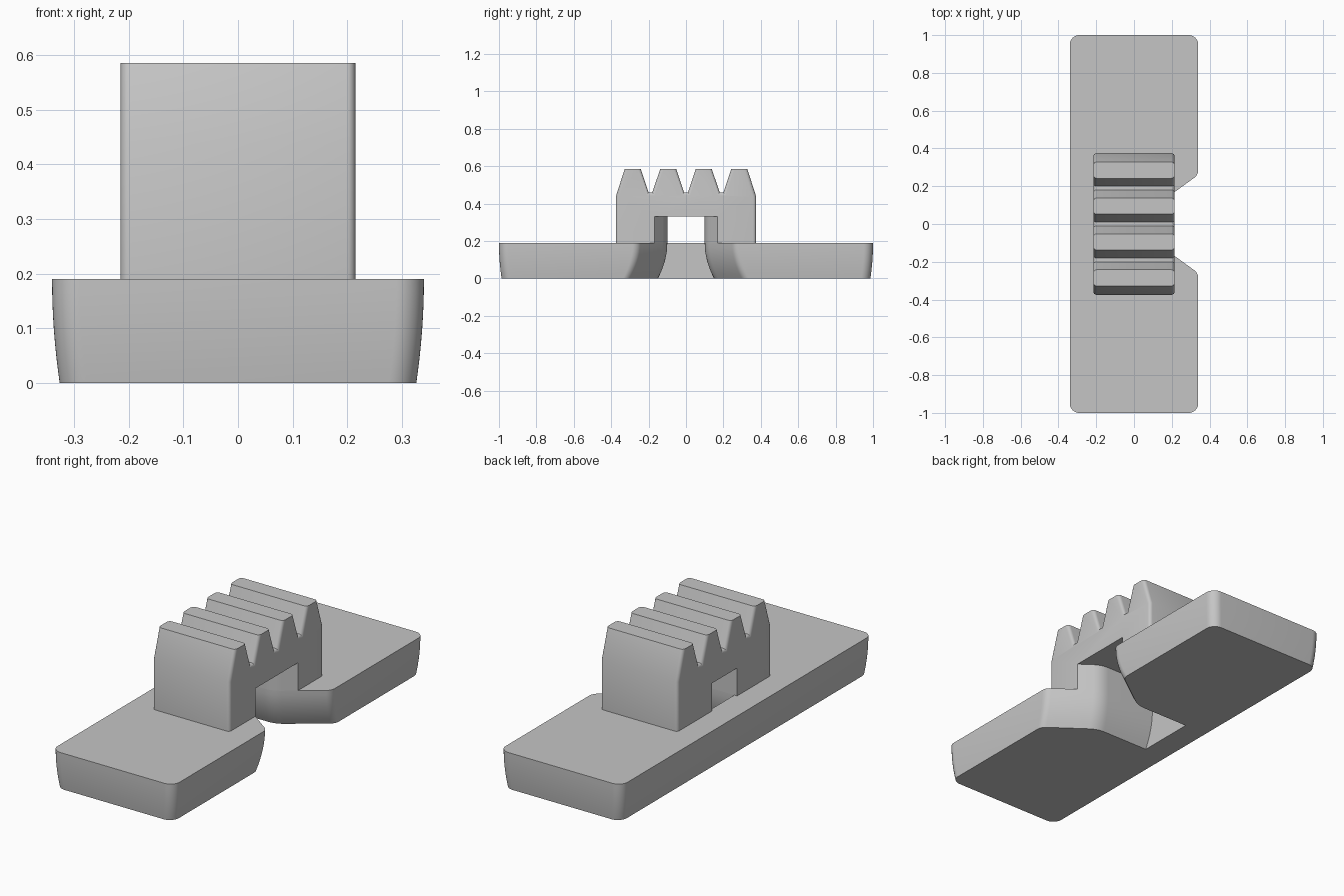
import bpy, bmesh, math
from mathutils import Vector

cube = bpy.data.objects.get("Cube")
if cube:
    bpy.data.objects.remove(cube, do_unlink=True)

grey = bpy.data.materials.new("plain grey")
grey.use_nodes = True
colour = (0.56, 0.56, 0.56, 1)
grey.diffuse_color = colour
grey.node_tree.nodes["Principled BSDF"].inputs["Base Color"].default_value = colour

PLATE_TOP = 0.19
SLOPE = 0.727          # funnel side, y gained per x


def rounded(corners, steps=8):
    """Polygon outline with each (x, y, radius) corner filleted."""
    out = []
    for i, (x, y, r) in enumerate(corners):
        p = Vector((x, y))
        if r == 0:
            out.append(p)
            continue
        a = (Vector(corners[i - 1][:2]) - p).normalized()
        b = (Vector(corners[(i + 1) % len(corners)][:2]) - p).normalized()
        half = a.angle(b) / 2
        centre = p + (a + b).normalized() * r / math.sin(half)
        start = p + a * r / math.tan(half) - centre
        end = p + b * r / math.tan(half) - centre
        for k in range(steps + 1):
            t = k / steps
            out.append(centre + (start * (1 - t) + end * t).normalized() * r)
    return out


def loft(name, levels):
    """Closed solid through outlines given as (z, points)."""
    bm = bmesh.new()
    rings = [[bm.verts.new((p.x, p.y, z)) for p in pts] for z, pts in levels]
    n = len(rings[0])
    for low, high in zip(rings, rings[1:]):
        for i in range(n):
            j = (i + 1) % n
            bm.faces.new((low[i], low[j], high[j], high[i]))
    bm.faces.new(rings[0][::-1])
    bm.faces.new(rings[-1])
    return finish(name, bm)


def finish(name, bm):
    bmesh.ops.recalc_face_normals(bm, faces=bm.faces)
    mesh = bpy.data.meshes.new(name)
    bm.to_mesh(mesh)
    bm.free()
    mesh.materials.append(grey)
    ob = bpy.data.objects.new(name, mesh)
    bpy.context.collection.objects.link(ob)
    return ob


def select(ob):
    bpy.ops.object.select_all(action="DESELECT")
    ob.select_set(True)
    bpy.context.view_layer.objects.active = ob


def mirrored(half):
    return half + [(x, -y, r) for x, y, r in reversed(half)]


# Base plate with a funnel slot; the walls curve inward towards the bottom
def plate_outline(z):
    tuck = (1 - z / PLATE_TOP) ** 2
    edge, slot = 0.014 * tuck, 0.05 * tuck
    x, neck_x, neck_y = 0.34 - edge, 0.12 - 0.33 * slot, 0.1 + slot
    mouth_y = neck_y + SLOPE * (x - neck_x)
    return rounded(mirrored([
        (-x, -1 + edge, 0.05), (x, -1 + edge, 0.05),
        (x, -mouth_y, 0.05), (neck_x, -neck_y, 0.13), (-0.2, -neck_y, 0)]))


heights = [PLATE_TOP * k / 8 for k in range(9)]
plate = loft("base_plate", [(z, plate_outline(z)) for z in heights])

# Toothed block: side profile extruded across x
PITCH, TOOTH, VALLEY, TIP = 0.19, 0.043, 0.01, 0.585
profile = [(-0.375, PLATE_TOP), (-0.375, 0.438)]
for k in range(4):
    mid = (k - 1.5) * PITCH
    profile += [(mid - TOOTH, TIP), (mid + TOOTH, TIP)]
    if k < 3:
        valley = mid + PITCH / 2
        profile += [(valley - VALLEY, 0.46), (valley + VALLEY, 0.46)]
profile += [(0.375, 0.438), (0.375, PLATE_TOP)]

bm = bmesh.new()
face = bm.faces.new([bm.verts.new((-0.215, y, z)) for y, z in profile])
ext = bmesh.ops.extrude_face_region(bm, geom=[face], use_keep_orig=True)
moved = [v for v in ext["geom"] if isinstance(v, bmesh.types.BMVert)]
bmesh.ops.translate(bm, verts=moved, vec=(0.43, 0, 0))
bmesh.ops.recalc_face_normals(bm, faces=bm.faces)
# Round the end edges, leaving tips and underside crisp
soft = []
for e in bm.edges:
    a, b = (v.co for v in e.verts)
    flat_end = abs(a.z - b.z) < 1e-4 and (a.z > 0.5 or a.z < 0.2)
    if abs(a.x - b.x) < 1e-4 and not flat_end:
        soft.append(e)
bmesh.ops.bevel(bm, geom=soft, offset=0.017, offset_type="OFFSET",
                segments=4, profile=0.5, affect="EDGES")
block = finish("toothed_block", bm)

# Window through the block, following the slot in plan
window = rounded(mirrored([(0.4, -0.1 - SLOPE * 0.28, 0),
                           (0.12, -0.1, 0.13), (-0.3, -0.1, 0)]))
cutter = loft("window_cutter", [(0.1, window), (0.33, window)])
cutter.hide_render = True
select(block)
cut = block.modifiers.new("window", "BOOLEAN")
cut.operation = "DIFFERENCE"
cut.solver = "EXACT"
cut.object = cutter
bpy.ops.object.modifier_apply(modifier=cut.name)
bpy.data.objects.remove(cutter, do_unlink=True)

for ob in (plate, block):
    select(ob)
    bpy.ops.object.shade_smooth_by_angle(angle=math.radians(25))
